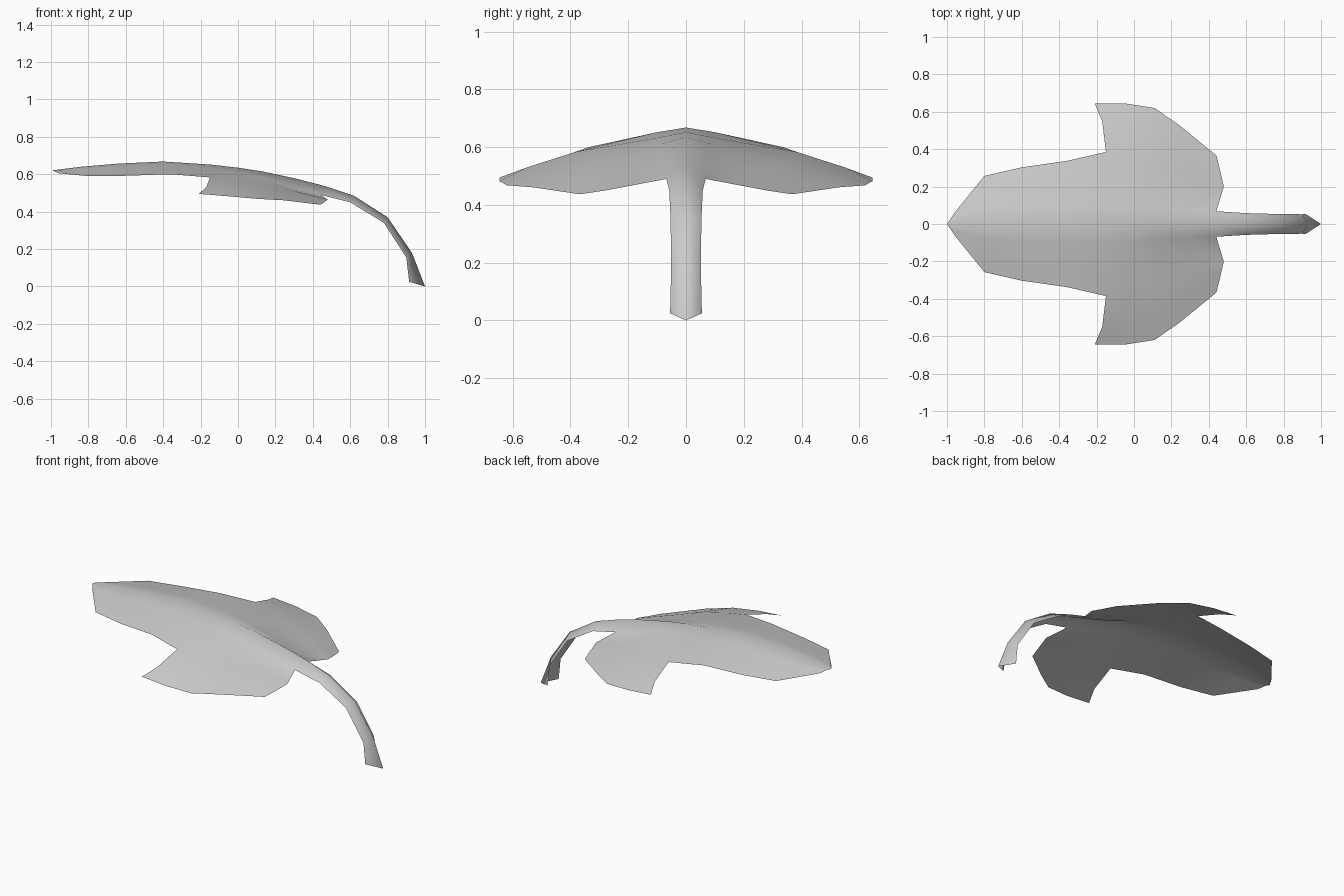
import bpy
import bmesh
from mathutils import Vector

cube = bpy.data.objects.get("Cube")
if cube:
    bpy.data.objects.remove(cube, do_unlink=True)


def flat_material(name, colour):
    material = bpy.data.materials.new(name)
    material.use_nodes = True
    material.diffuse_color = colour
    material.node_tree.nodes["Principled BSDF"].inputs["Base Color"].default_value = colour
    return material


def between(start, end, amount, lift=0.0):
    point = Vector(start).lerp(Vector(end), amount)
    point.z += lift
    return point


# Pointed blade: each section runs from the midrib ridge to the outer margin
blade_sections = [
    ((-1, 0, .62), (-.96, .06, .605)),
    ((-.84, 0, .64), (-.8, .257, .59)),
    ((-.64, 0, .657), (-.6, .303, .592)),
    ((-.4, 0, .668), (-.36, .337, .6)),
]
rows = [[ridge, between(ridge, margin, .3, .004), margin]
        for ridge, margin in blade_sections]

# Side lobe: ridge, midrib side, middle, outer and margin of each section
rows += [
    [(-.15, 0, .652), (-.15, .1, .632), (-.15, .385, .583), (-.17, .55, .53), (-.21, .645, .495)],
    [(0, 0, .635), (0, .09, .61), (-.02, .385, .56), (-.04, .53, .518), (-.05, .645, .482)],
    [(.13, 0, .615), (.13, .08, .581), (.13, .32, .548), (.12, .49, .503), (.11, .62, .468)],
    [(.3, 0, .579), (.29, .075, .53), (.3, .25, .51), (.27, .41, .48), (.24, .53, .461)],
    [(.46, 0, .538), (.44, .068, .49), (.48, .2, .465), (.462, .28, .45), (.44, .367, .437)],
]

# Curved stem: a folded strip from its ridge to its lower margin
rows += [
    [(.62, 0, .485), (.6, .058, .45)],
    [(.8, 0, .37), (.78, .053, .34)],
    [(.93, 0, .18), (.9, .052, .155)],
    [(1, 0, 0), (.915, .055, .025)],
]

# Skin neighbouring sections with upward-facing quads
bm = bmesh.new()
grid = [[bm.verts.new(point) for point in row] for row in rows]
for row, following in zip(grid, grid[1:]):
    for column in range(min(len(row), len(following)) - 1):
        bm.faces.new((row[column], following[column],
                      following[column + 1], row[column + 1]))

# Close the blunt point of the blade
for face in bm.faces:
    face.smooth = True
bmesh.ops.remove_doubles(bm, verts=bm.verts, dist=0.0001)

mesh = bpy.data.meshes.new("leaf")
bm.to_mesh(mesh)
bm.free()
leaf = bpy.data.objects.new("leaf", mesh)
bpy.context.collection.objects.link(leaf)
mesh.materials.append(flat_material("pale grey", (.6, .6, .6, 1)))

# Mirror the half leaf across its midrib
mirror = leaf.modifiers.new("other_half", "MIRROR")
mirror.use_axis = (False, True, False)
mirror.use_clip = True
mirror.merge_threshold = 0.001
